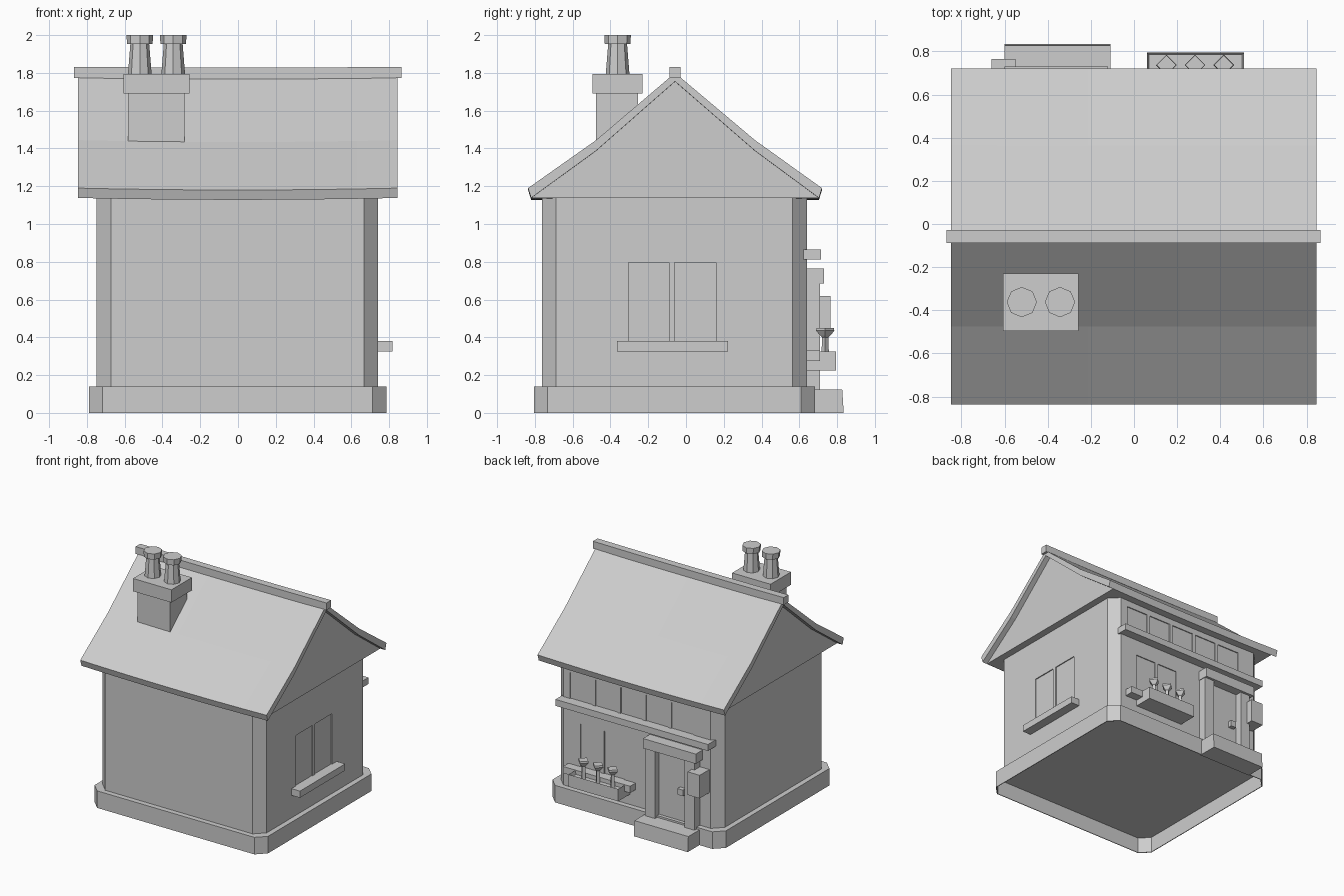
import bpy
import bmesh
from mathutils import Matrix

if "Cube" in bpy.data.objects:
    bpy.data.objects.remove(bpy.data.objects["Cube"], do_unlink=True)

grey = bpy.data.materials.new("plain_grey")
grey.use_nodes = True
colour = (0.61, 0.61, 0.61, 1)
grey.diffuse_color = colour
grey.node_tree.nodes["Principled BSDF"].inputs["Base Color"].default_value = colour


def finish(name, bm):
    bmesh.ops.recalc_face_normals(bm, faces=bm.faces)
    mesh = bpy.data.meshes.new(name)
    bm.to_mesh(mesh)
    bm.free()
    mesh.materials.append(grey)
    obj = bpy.data.objects.new(name, mesh)
    bpy.context.collection.objects.link(obj)
    return obj


def loft(name, rings):
    """Skin a row of equal point rings and cap both ends."""
    bm = bmesh.new()
    loops = [[bm.verts.new(p) for p in ring] for ring in rings]
    count = len(loops[0])
    for a, b in zip(loops, loops[1:]):
        for i in range(count):
            j = (i + 1) % count
            bm.faces.new((a[i], a[j], b[j], b[i]))
    bm.faces.new(loops[0])
    bm.faces.new(loops[-1])
    return finish(name, bm)


def box(name, x, y, z, hollow=0):
    bm = bmesh.new()
    bmesh.ops.create_cube(bm, size=1)
    for v in bm.verts:
        v.co = [(r[0] + r[1]) / 2 + c * (r[1] - r[0]) for c, r in zip(v.co, (x, y, z))]
    if hollow:
        top = max(bm.faces, key=lambda f: f.calc_center_median().z)
        bmesh.ops.inset_individual(bm, faces=[top], thickness=0.012)
        bmesh.ops.translate(bm, verts=top.verts, vec=(0, 0, -hollow))
    return finish(name, bm)


def chamfered_block(name, x, y, levels, cut):
    """Rectangle with cut corners, stacked as (inset, height) levels."""
    rings = []
    for inset, z in levels:
        x0, x1, y0, y1 = x[0] + inset, x[1] - inset, y[0] + inset, y[1] - inset
        rings.append([(x0 + cut, y0, z), (x1 - cut, y0, z), (x1, y0 + cut, z), (x1, y1 - cut, z),
                      (x1 - cut, y1, z), (x0 + cut, y1, z), (x0, y1 - cut, z), (x0, y0 + cut, z)])
    return loft(name, rings)


def sagging_prism(name, profile, x0, x1, sag, steps=8):
    """Extrude a y-z profile along x, dipping a little mid-span."""
    rings = []
    for i in range(steps + 1):
        t = i / steps
        dip = sag * (1 - (2 * t - 1) ** 2)
        rings.append([(x0 + (x1 - x0) * t, y, z - dip) for y, z in profile])
    return loft(name, rings)


def turned(name, x, y, sides, levels):
    """Stack of tapered rings given as (radius, height) pairs."""
    bm = bmesh.new()
    for (r0, z0), (r1, z1) in zip(levels, levels[1:]):
        if z1 > z0:
            bmesh.ops.create_cone(bm, cap_ends=True, segments=sides, radius1=r0, radius2=r1,
                                  depth=z1 - z0, matrix=Matrix.Translation((x, y, (z0 + z1) / 2)))
    return finish(name, bm)


# Hollow-bottomed plinth and walls with cut corners
chamfered_block("plinth", (-0.79, 0.785), (-0.805, 0.683),
                [(0.006, 0.13), (0.006, 0), (0, 0), (0, 0.14)], 0.073)
walls = chamfered_block("walls", (-0.748, 0.742), (-0.762, 0.64), [(0, 0.135), (0, 1.15)], 0.075)


def recess(name, x, y, z):
    """Cut a shallow panel into the walls."""
    cutter = box(name + "_cutter", x, y, z)
    cutter.hide_render = True
    cutter.display_type = "WIRE"
    mod = walls.modifiers.new(name, "BOOLEAN")
    mod.operation = "DIFFERENCE"
    mod.object = cutter


# Roof shell, gable infill and ridge
outer = [(-0.836, 1.19), (-0.476, 1.444), (-0.058, 1.80), (0.365, 1.444), (0.72, 1.19)]
inner = [(0.704, 1.138), (0.365, 1.388), (-0.058, 1.755), (-0.476, 1.388), (-0.82, 1.138)]
sagging_prism("roof", outer + inner, -0.848, 0.845, 0.01)
sagging_prism("gable_infill", inner, -0.80, 0.80, 0.01)
ridge = [(-0.088, 1.772), (-0.028, 1.772), (-0.028, 1.832), (-0.088, 1.832)]
sagging_prism("ridge_cap", ridge, -0.868, 0.865, 0.004)

# Chimney
box("chimney_stack", (-0.582, -0.283), (-0.476, -0.255), (1.35, 1.70))
box("chimney_cap", (-0.607, -0.258), (-0.495, -0.23), (1.69, 1.795))
for side, x in (("right", -0.52), ("left", -0.343)):
    turned(f"chimney_pot_{side}", x, -0.362, 8,
           [(0.063, 1.79), (0.05, 1.953), (0.068, 1.953), (0.07, 2.0)])

# Side window: two sunk panes and a sill
for side, y in (("front", (-0.305, -0.09)), ("back", (-0.06, 0.16))):
    recess(f"side_pane_{side}", (0.734, 0.80), y, (0.375, 0.795))
box("side_window_sill", (0.70, 0.818), (-0.365, 0.222), (0.325, 0.38))

# Back window with flower box
for side, x in (("left", (0.325, 0.51)), ("right", (0.11, 0.295))):
    recess(f"back_pane_{side}", x, (0.632, 0.70), (0.32, 0.68))
box("back_window_sill", (0.01, 0.62), (0.60, 0.71), (0.275, 0.33))
box("flower_box", (0.06, 0.51), (0.62, 0.795), (0.225, 0.326), hollow=0.03)
for i in range(3):
    turned(f"flower_{i + 1}", 0.15 + 0.133 * i, 0.737, 4,
           [(0.02, 0.29), (0.017, 0.40), (0.028, 0.41), (0.048, 0.435), (0.045, 0.45)])

# Upper beam with sunk panels between flush studs
box("back_beam", (-0.70, 0.685), (0.60, 0.715), (0.812, 0.865))
for i in range(5):
    x = 0.605 - 0.23 * i
    recess(f"back_panel_{i + 1}", (x - 0.20, x), (0.632, 0.70), (0.83, 1.08))

# Doorway
step = [(-0.60, 0.67), (-0.11, 0.67), (-0.11, 0.835), (-0.60, 0.835)]
loft("doorstep", [[(x, y, 0) for x, y in step],
                  [(x, y - 0.008, 0.125) for x, y in step]])
box("door", (-0.50, -0.19), (0.62, 0.655), (0.12, 0.70))
for side, x in (("left", -0.17), ("right", -0.53)):
    box(f"door_post_{side}", (x - 0.045, x + 0.045), (0.62, 0.71), (0.12, 0.70))
box("door_canopy", (-0.60, -0.12), (0.62, 0.73), (0.685, 0.765))
box("door_handle", (-0.455, -0.405), (0.64, 0.69), (0.365, 0.415))
box("letter_box", (-0.66, -0.55), (0.62, 0.765), (0.43, 0.62))
